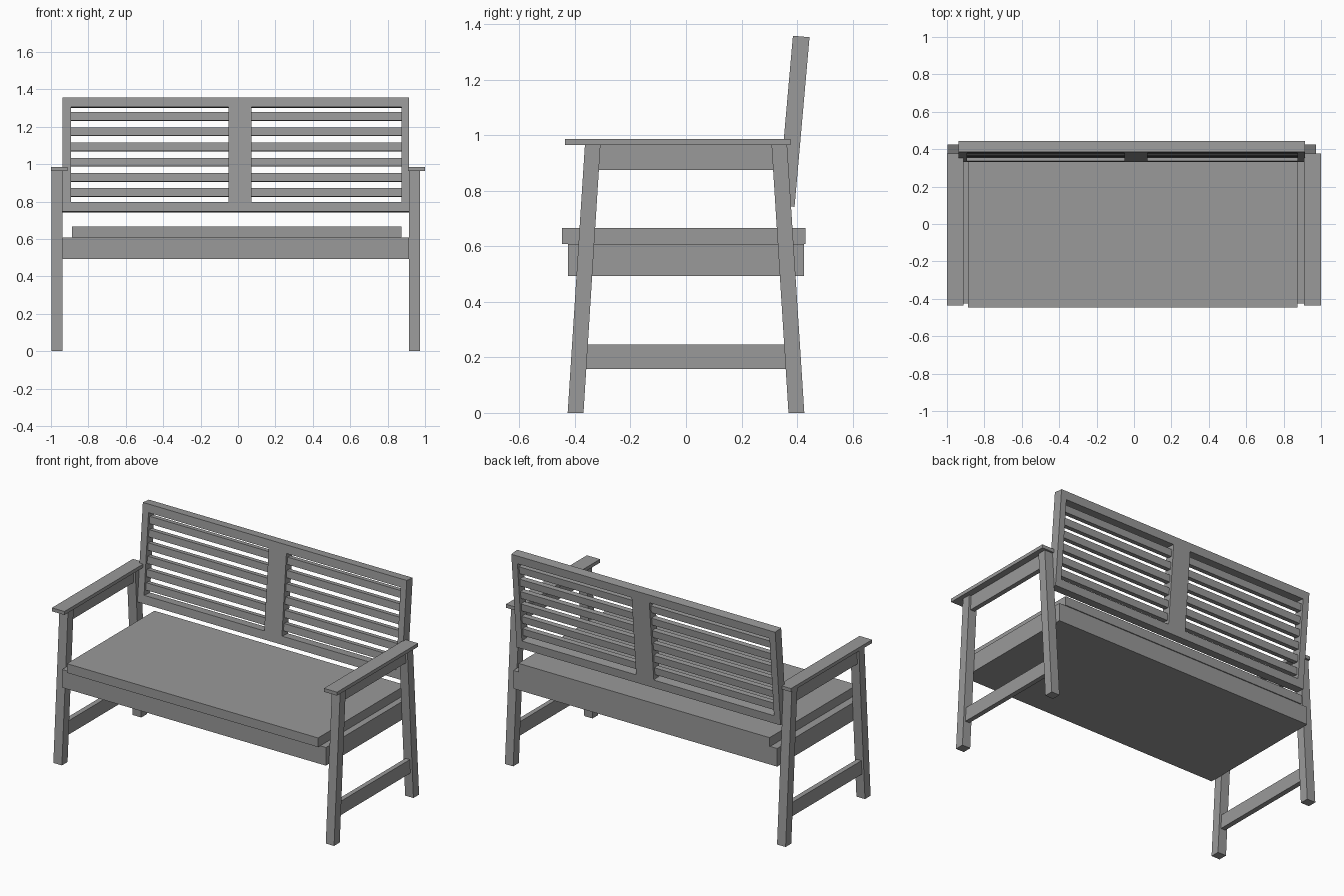
import bpy
import bmesh
from mathutils import Vector

cube = bpy.data.objects.get("Cube")
if cube:
    bpy.data.objects.remove(cube, do_unlink=True)

grey = bpy.data.materials.new("grey_paint")
grey.use_nodes = True
grey.diffuse_color = (0.32, 0.32, 0.32, 1)
grey.node_tree.nodes["Principled BSDF"].inputs["Base Color"].default_value = grey.diffuse_color


def prism(name, x0, x1, profile):
    """Extrude a (y, z) profile from x0 to x1."""
    bm = bmesh.new()
    face = bm.faces.new([bm.verts.new((x0, y, z)) for y, z in profile])
    out = bmesh.ops.extrude_face_region(bm, geom=[face])
    moved = [v for v in out["geom"] if isinstance(v, bmesh.types.BMVert)]
    bmesh.ops.translate(bm, verts=moved, vec=Vector((x1 - x0, 0, 0)))
    bmesh.ops.recalc_face_normals(bm, faces=bm.faces)
    mesh = bpy.data.meshes.new(name)
    bm.to_mesh(mesh)
    bm.free()
    mesh.materials.append(grey)
    obj = bpy.data.objects.new(name, mesh)
    bpy.context.collection.objects.link(obj)
    return obj


def box(name, x0, x1, y0, y1, z0, z1):
    return prism(name, x0, x1, [(y0, z0), (y1, z0), (y1, z1), (y0, z1)])


# Seat
LEFT, RIGHT = -0.937, 0.914
box("seat_base", LEFT, RIGHT, -0.425, 0.425, 0.493, 0.608)
box("seat_cushion", -0.888, 0.874, -0.446, 0.431, 0.608, 0.666)

# Side frames: splayed legs, two rails and an armrest
LEG_TOP = 0.964
for side, x0, x1, arm0, arm1 in (("right", -0.997, LEFT, -1, -0.912),
                                 ("left", RIGHT, 0.972, 0.908, 1)):
    for end, s in (("front", -1), ("back", 1)):
        prism(f"{side}_{end}_leg", x0, x1,
              [(s * 0.369, 0), (s * 0.426, 0), (s * 0.364, LEG_TOP), (s * 0.308, LEG_TOP)])
    r0, r1 = x0 + 0.014, x1 - 0.014
    box(f"{side}_upper_rail", r0, r1, -0.32, 0.32, 0.874, LEG_TOP)
    box(f"{side}_lower_rail", r0, r1, -0.37, 0.37, 0.158, 0.246)
    box(f"{side}_armrest", arm0, arm1, -0.436, 0.376, LEG_TOP, 0.986)

# Backrest, built along its leaning axis
BASE = Vector((0.331, 0.747))
UP = Vector((0.054, 0.611)).normalized()
BACK = Vector((UP.y, -UP.x))
HEIGHT, DEPTH = 0.613, 0.06


def leaning(name, x0, x1, h0, h1, d0=0, d1=DEPTH):
    corners = ((d0, h0), (d1, h0), (d1, h1), (d0, h1))
    prism(name, x0, x1, [BASE + BACK * d + UP * h for d, h in corners])


INNER_L, INNER_R = LEFT + 0.043, RIGHT - 0.04
MID_L, MID_R = -0.051, 0.073
RAIL = 0.052
leaning("back_bottom_rail", LEFT, RIGHT, 0, RAIL)
leaning("back_top_rail", LEFT, RIGHT, HEIGHT - RAIL, HEIGHT)
for name, x0, x1 in (("right_stile", LEFT, INNER_L), ("middle_stile", MID_L, MID_R),
                     ("left_stile", INNER_R, RIGHT)):
    leaning(name, x0, x1, RAIL, HEIGHT - RAIL)
for i in range(6):
    h = 0.081 + i * 0.0817
    leaning(f"right_slat_{i + 1}", INNER_L, MID_L, h, h + 0.045, 0.014, 0.046)
    leaning(f"left_slat_{i + 1}", MID_R, INNER_R, h, h + 0.045, 0.014, 0.046)
